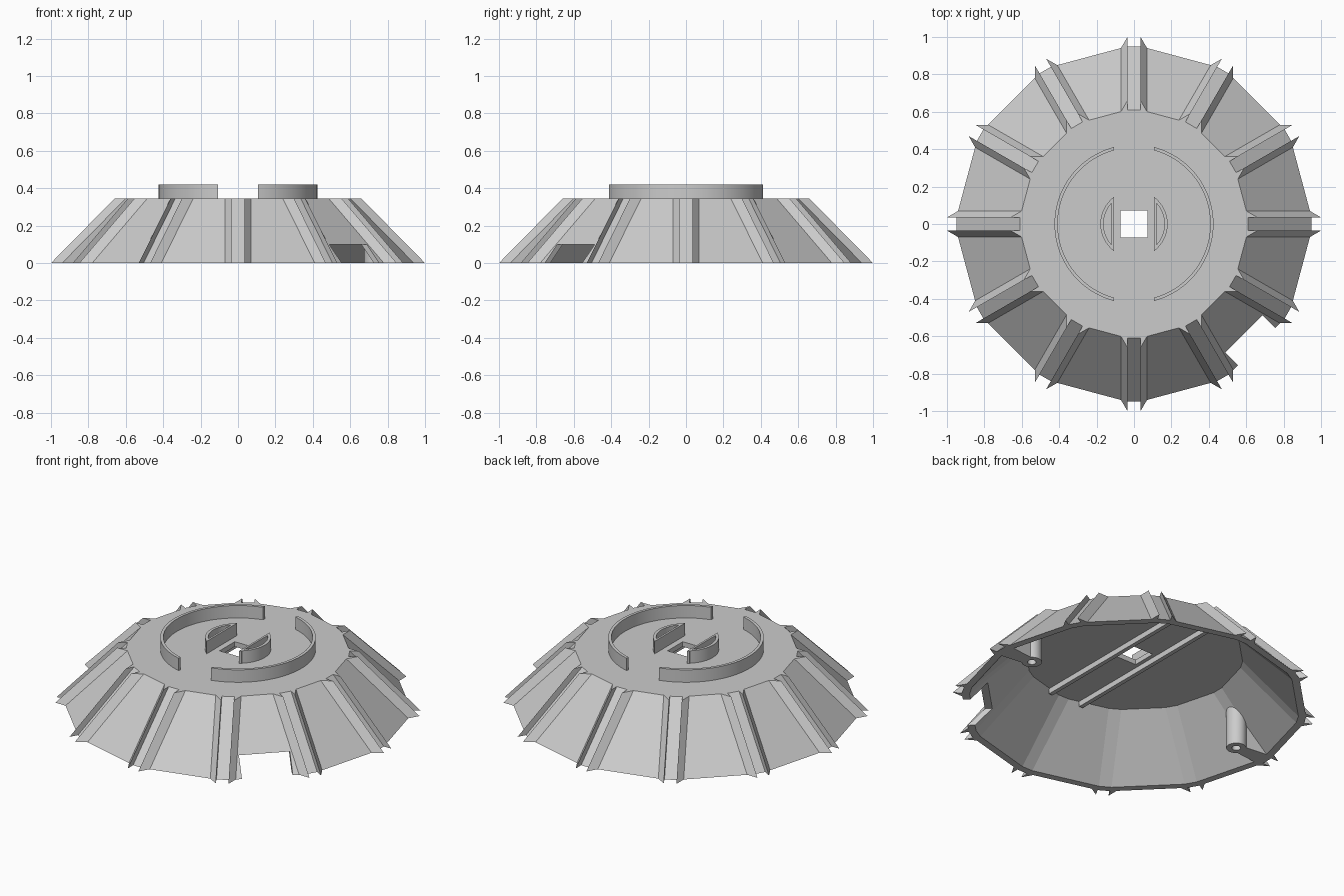
import bpy, bmesh
from math import pi, sin, cos, acos, asin, radians
from mathutils import Matrix, Vector

cube = bpy.data.objects.get("Cube")
if cube:
    bpy.data.objects.remove(cube)

SIDES = 12
TOP = 0.345          # deck height
HALF = 0.035         # half width of the rib channels
GAP = 0.108          # half width of the slot between the ring halves

grey = bpy.data.materials.new("plain grey")
grey.use_nodes = True
grey.diffuse_color = (0.6, 0.6, 0.6, 1)
grey.node_tree.nodes["Principled BSDF"].inputs["Base Color"].default_value = grey.diffuse_color


def finish(name, bm, smooth=False):
    bmesh.ops.recalc_face_normals(bm, faces=bm.faces)
    mesh = bpy.data.meshes.new(name)
    bm.to_mesh(mesh)
    bm.free()
    mesh.materials.append(grey)
    obj = bpy.data.objects.new(name, mesh)
    bpy.context.collection.objects.link(obj)
    if smooth:
        bpy.ops.object.select_all(action='DESELECT')
        obj.select_set(True)
        bpy.context.view_layer.objects.active = obj
        bpy.ops.object.shade_smooth_by_angle(angle=radians(30))
    return obj


def prism(bm, lower, upper):
    """Closed solid between two matching loops of points."""
    a = [bm.verts.new(p) for p in lower]
    b = [bm.verts.new(p) for p in upper]
    n = len(a)
    for i in range(n):
        j = (i + 1) % n
        bm.faces.new((a[i], a[j], b[j], b[i]))
    bm.faces.new(a[::-1])
    bm.faces.new(b)


def upright(bm, points, z0, z1):
    prism(bm, [(x, y, z0) for x, y in points], [(x, y, z1) for x, y in points])


def box(bm, size, center, angle=0):
    m = Matrix.Rotation(angle, 4, 'Z') @ Matrix.Translation(center) @ Matrix.Diagonal((*size, 1))
    bmesh.ops.create_cube(bm, size=1, matrix=m)


def cut(target, bm):
    cutter = finish("cutter", bm)
    cutter.hide_render = True
    mod = target.modifiers.new("cut", 'BOOLEAN')
    mod.operation, mod.solver, mod.object = 'DIFFERENCE', 'EXACT', cutter
    bpy.context.view_layer.objects.active = target
    bpy.ops.object.modifier_apply(modifier=mod.name)
    bpy.data.objects.remove(cutter)


# Hollow twelve-sided shell with flattened corners
def ring(bm, r, z):
    return [bm.verts.new(Matrix.Rotation(2 * pi * i / SIDES, 3, 'Z') @ Vector((r, s * HALF, z)))
            for i in range(SIDES) for s in (-1, 1)]


bm = bmesh.new()
loops = [ring(bm, r, z) for r, z in ((0.61, TOP), (0.95, 0), (0.907, 0), (0.597, 0.315))]
for a, b in zip(loops, loops[1:]):
    for i in range(len(a)):
        j = (i + 1) % len(a)
        bm.faces.new((a[i], a[j], b[j], b[i]))
bm.faces.new(loops[0])
bm.faces.new(loops[-1])
shell = finish("shell", bm)

# Square centre hole and the doorway notch in the rim
bm = bmesh.new()
box(bm, (0.145, 0.145, 0.4), (0, 0, 0.35))
cut(shell, bm)
bm = bmesh.new()
box(bm, (0.4, 0.283, 0.2), (0.95, 0, 0), radians(-45))
cut(shell, bm)

# Paired wedge-shaped ribs down every corner
bm = bmesh.new()
for i in range(SIDES):
    turn = Matrix.Rotation(2 * pi * i / SIDES, 3, 'Z')
    for s in (-1, 1):
        section = ((1.0, HALF), (0.94, 0.07), (0.93, 0.06), (0.93, HALF))
        prism(bm, [turn @ Vector((r, s * t, 0)) for r, t in section],
              [turn @ Vector((r - 0.34, s * t, TOP)) for r, t in section])
finish("ribs", bm)


# Split rings on the deck
def arc(r, steps):
    end = acos(GAP / r)
    return [(r * cos(-end + 2 * end * i / steps), r * sin(-end + 2 * end * i / steps))
            for i in range(steps + 1)]


def ring_halves(name, outer, inner, steps, chord):
    for side, label in ((1, "left"), (-1, "right")):
        bm = bmesh.new()
        pts = arc(outer, steps) + arc(inner, steps)[::-1]
        upright(bm, [(side * x, y) for x, y in pts], TOP - 0.01, 0.42)
        if chord:
            y = outer * sin(acos(GAP / outer)) - 0.008
            box(bm, (0.012, 2 * y, 0.085), (side * (GAP + 0.006), 0, 0.3775))
        finish(label + "_" + name, bm, True)


ring_halves("outer_ring", 0.425, 0.408, 40, False)
ring_halves("inner_ring", 0.18, 0.163, 20, True)

for side, label in ((1, "left"), (-1, "right")):
    # Stiffening rail under the deck
    bm = bmesh.new()
    box(bm, (0.025, 1.16, 0.035), (side * GAP, 0, 0.3))
    finish(label + "_rail", bm)

    # Screw post with a web reaching the sloped wall
    bm = bmesh.new()
    post_x, n = 0.73, 32
    loops = []
    for r, z in ((0.055, 0.3), (0.055, 0), (0.024, 0), (0.024, 0.15)):
        loops.append([bm.verts.new((post_x + r * cos(2 * pi * i / n), r * sin(2 * pi * i / n), z))
                      for i in range(n)])
    for a, b in zip(loops, loops[1:]):
        for i in range(n):
            bm.faces.new((a[i], a[(i + 1) % n], b[(i + 1) % n], b[i]))
    bm.faces.new(loops[-1])
    web = ((0.77, -0.038), (0.92, -0.055), (0.92, 0.055), (0.77, 0.038))
    upright(bm, web, 0, 0.3)
    bmesh.ops.bisect_plane(bm, geom=bm.verts[:] + bm.edges[:] + bm.faces[:],
                           plane_co=(0.93, 0, 0), plane_no=(TOP, 0, 0.34), clear_outer=True)
    if side < 0:
        bmesh.ops.rotate(bm, verts=bm.verts, matrix=Matrix.Rotation(pi, 3, 'Z'))
    finish(label + "_screw_post", bm, True)
